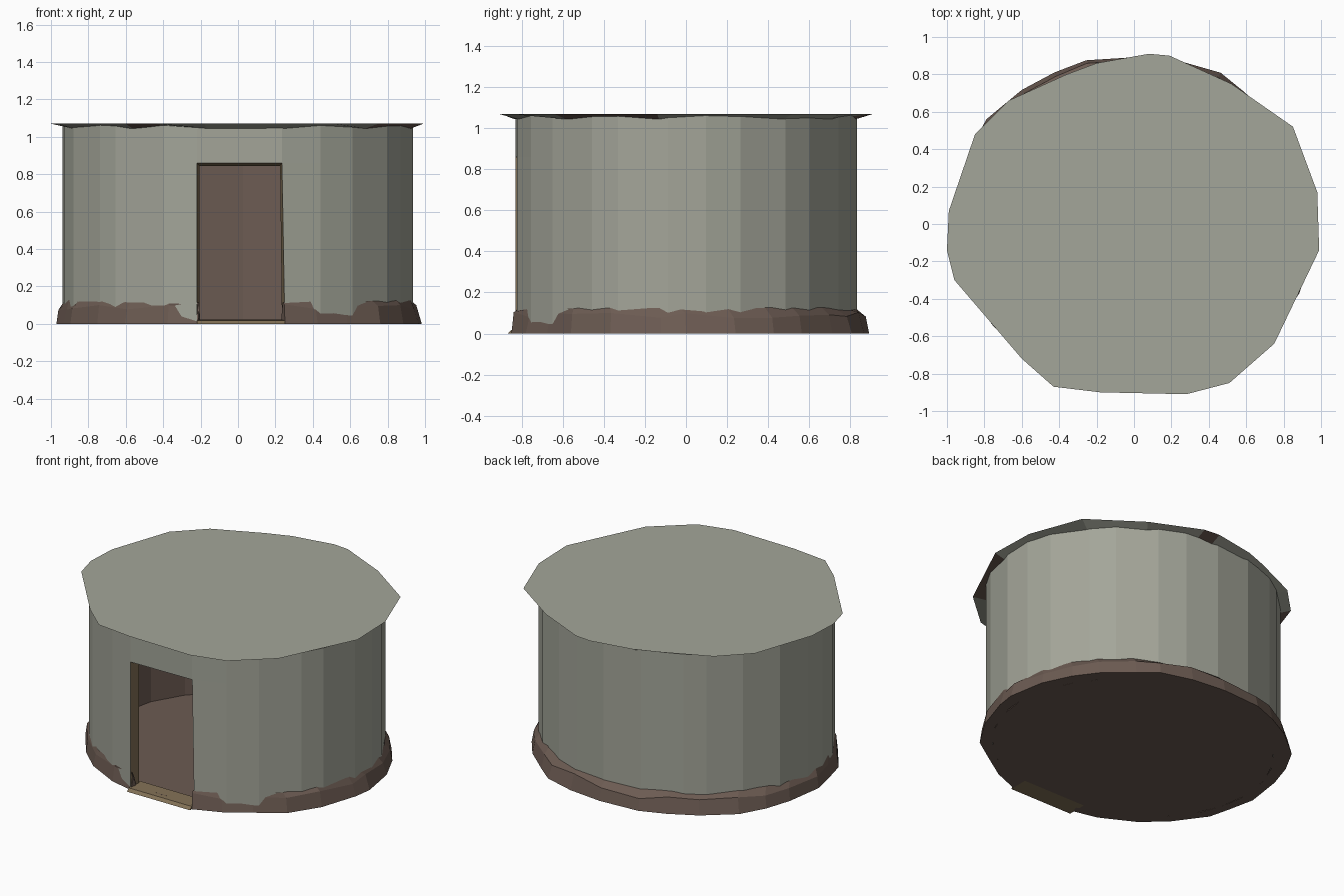
import bpy, bmesh, math, random
from mathutils import Vector

if "Cube" in bpy.data.objects:
    bpy.data.objects.remove(bpy.data.objects["Cube"])
random.seed(7)


def mat(name, rgb):
    m = bpy.data.materials.new(name)
    m.diffuse_color = (*rgb, 1)
    m.use_nodes = True
    m.node_tree.nodes["Principled BSDF"].inputs["Base Color"].default_value = m.diffuse_color
    return m


PLASTER = mat("plaster", (0.37, 0.38, 0.32))
BROWN = mat("brown_stone", (0.15, 0.105, 0.085))
TAN = mat("tan_wood", (0.22, 0.16, 0.09))


def finish(bm, name, mats):
    bmesh.ops.recalc_face_normals(bm, faces=bm.faces)
    me = bpy.data.meshes.new(name)
    bm.to_mesh(me)
    bm.free()
    for m in mats:
        me.materials.append(m)
    ob = bpy.data.objects.new(name, me)
    bpy.context.collection.objects.link(ob)
    return ob


def oval(a, rx, ry, cy, z):
    # angle 0 is the front (-y), growing towards +x
    return Vector((rx * math.sin(a), cy - ry * math.cos(a), z))


def arc_angles(n, start, end, wobble):
    step = (end - start) / n
    return [start + i * step + (random.uniform(-wobble, wobble) * step if 0 < i < n else 0)
            for i in range(n + 1)]


def add_face(bm, verts, mi=0):
    f = bm.faces.new(verts)
    f.material_index = mi


A0, A1 = 0.27, 2 * math.pi - 0.236      # door edges on the wall

# wall: a closed shell swept round from door edge to door edge
bm = bmesh.new()
cols = []
angles = arc_angles(24, A0, A1, 0.25)
for i, a in enumerate(angles):
    edge = i in (0, len(angles) - 1)
    pts = [oval(a, 0.94, 0.845, -0.01, z) for z in (0.01, 0.86, 1.066)]
    pts += [oval(a, 0.87, 0.775, -0.01, z) for z in (1.066, 0.845, 0.01)]
    if edge:
        x = (0.25, 0.235, 0.235, 0.23, 0.225, 0.235) if i == 0 else \
            (-0.22, -0.22, -0.22, -0.205, -0.205, -0.205)
        for p, px in zip(pts, x):
            p.x = px
    cols.append([bm.verts.new(p) for p in pts])
for c, d in zip(cols, cols[1:]):
    for k in range(6):
        j = (k + 1) % 6
        add_face(bm, (c[k], c[j], d[j], d[k]), 1 if k in (3, 4) else 0)
# lintel and door jambs
c, d = cols[-1], cols[0]
for k, j, mi in ((1, 2, 0), (2, 3, 0), (3, 4, 1), (4, 1, 2)):
    add_face(bm, (c[k], c[j], d[j], d[k]), mi)
for e in (c, d):
    add_face(bm, (e[0], e[1], e[4], e[5]), 2)
finish(bm, "wall", (PLASTER, BROWN, TAN))

# rough stone skirting round the foot of the wall, open at the door
bm = bmesh.new()
cols = []
angles = arc_angles(26, 0.258, 2 * math.pi - 0.225, 0.3)
for i, a in enumerate(angles):
    s = random.uniform(0.975, 1.01)
    t = s - random.uniform(0.01, 0.03)
    pts = [oval(a, 0.985 * s, 0.895 * s, 0.015, 0),
           oval(a, 0.985 * t, 0.895 * t, 0.012, random.uniform(0.075, 0.105)),
           oval(a, 0.935, 0.84, -0.01, random.uniform(0.112, 0.13)),
           oval(a, 0.9, 0.8, -0.01, 0)]
    cols.append([bm.verts.new(p) for p in pts])
for c, d in zip(cols, cols[1:]):
    for k in range(4):
        j = (k + 1) % 4
        add_face(bm, (c[k], c[j], d[j], d[k]))
add_face(bm, cols[0])
add_face(bm, cols[-1])
finish(bm, "base_skirting", (BROWN,))

# floor slab inside the room
bm = bmesh.new()
rings = [[bm.verts.new(oval(2 * math.pi * i / 24, 0.9, 0.81, -0.01, z)) for i in range(24)]
         for z in (0, 0.02)]
add_face(bm, rings[0])
add_face(bm, rings[1])
for i in range(24):
    j = (i + 1) % 24
    add_face(bm, (rings[0][i], rings[0][j], rings[1][j], rings[1][i]))
finish(bm, "floor", (BROWN,))

# door sill
bm = bmesh.new()
bmesh.ops.create_cube(bm, size=1)
for v in bm.verts:
    front = v.co.y < 0
    x = 0.25 if v.co.x > 0 else -0.22
    y = (-0.87 if v.co.z < 0 else -0.85) if front else -0.74
    v.co = (x, y, 0 if v.co.z < 0 else (0.018 if front else 0.024))
finish(bm, "door_sill", (TAN,))

# flat roof: uneven outline, ragged thin underside tucked against the wall
OUTLINE = [(-1, -.14), (-.96, -.30), (-.6, -.72), (-.43, -.87), (-.18, -.9), (.28, -.91),
           (.51, -.85), (.75, -.64), (.99, -.14), (.98, .17), (.85, .52), (.52, .75),
           (.19, .9), (.08, .91), (-.2, .86), (-.36, .8), (-.67, .66), (-.85, .48), (-.99, .07)]
bm = bmesh.new()
top, under, ceil = [], [], []
for i, (x, y) in enumerate(OUTLINE):
    a = math.atan2(x / 0.94, -(y + 0.01) / 0.84)
    top.append(bm.verts.new((x, y, 1.07)))
    under.append(bm.verts.new(oval(a, 0.935, 0.84, -0.01, 1.045 if i % 3 else 1.06)))
    ceil.append(bm.verts.new(oval(a, 0.86, 0.765, -0.01, 1.05)))
n = len(OUTLINE)
add_face(bm, top)
add_face(bm, ceil, 1)
for i in range(n):
    j = (i + 1) % n
    add_face(bm, (top[i], top[j], under[j], under[i]), 1 if i % 5 == 2 else 0)
    add_face(bm, (under[i], under[j], ceil[j], ceil[i]))
finish(bm, "roof", (PLASTER, BROWN))
